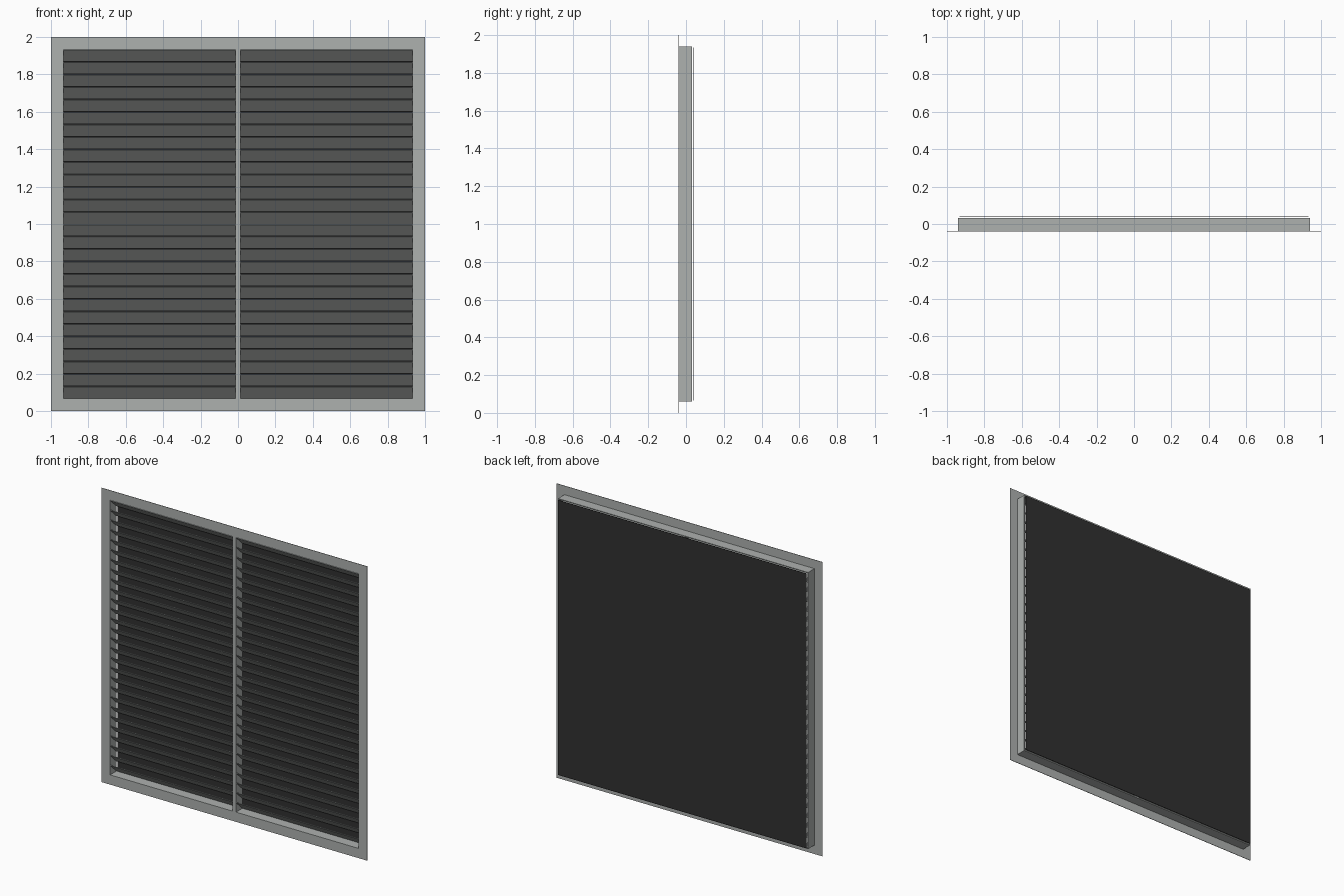
import bpy, bmesh, math
from mathutils import Matrix, Vector

if "Cube" in bpy.data.objects:
    bpy.data.objects.remove(bpy.data.objects["Cube"])


def material(name, rgb):
    m = bpy.data.materials.new(name)
    m.diffuse_color = (*rgb, 1.0)
    m.use_nodes = True
    m.node_tree.nodes["Principled BSDF"].inputs["Base Color"].default_value = m.diffuse_color
    return m


METAL = material("light_grey_metal", (0.42, 0.44, 0.43))
DARK = material("dark_backing", (0.03, 0.03, 0.03))


def finish(name, bm, mat):
    bmesh.ops.recalc_face_normals(bm, faces=bm.faces)
    mesh = bpy.data.meshes.new(name)
    bm.to_mesh(mesh)
    bm.free()
    mesh.materials.append(mat)
    ob = bpy.data.objects.new(name, mesh)
    bpy.context.collection.objects.link(ob)
    return ob


def add_box(bm, centre, size, tilt=0.0):
    mat = (Matrix.Translation(Vector(centre)) @ Matrix.Rotation(tilt, 4, 'X')
           @ Matrix.Diagonal((*size, 1.0)))
    bmesh.ops.create_cube(bm, size=1.0, matrix=mat)


def square_ring(name, outer, inner, y0, y1, mat):
    """Square tube centred on z = 1, running from y0 to y1."""
    bm = bmesh.new()
    loops = []
    for r, y in ((outer, y0), (outer, y1), (inner, y1), (inner, y0)):
        loops.append([bm.verts.new((sx * r, y, 1 + sz * r))
                      for sx, sz in ((-1, -1), (1, -1), (1, 1), (-1, 1))])
    for k in range(4):
        a, b = loops[k], loops[(k + 1) % 4]
        for i in range(4):
            j = (i + 1) % 4
            bm.faces.new((a[i], a[j], b[j], b[i]))
    return finish(name, bm, mat)


FRONT, BACK = -0.04, 0.031
OPEN, BAR = 0.934, 0.013

# Front flange and the shallow duct collar behind it
square_ring("front_flange", 1.0, OPEN, FRONT, FRONT + 0.003, METAL)
square_ring("duct_collar", 0.94, OPEN, FRONT + 0.003, BACK, METAL)

# Central upright
bm = bmesh.new()
add_box(bm, (0, (FRONT + BACK) / 2, 1), (2 * BAR, BACK - FRONT, 2 * OPEN))
finish("centre_mullion", bm, METAL)

# Tilted slats, front edge high, one bank on each side of the upright
ROWS = 28
pitch = 2 * OPEN / ROWS
thick = 0.004
length = math.hypot(pitch, BACK - FRONT) - 2 * thick
tilt = -math.atan2(pitch, BACK - FRONT)
for side, name in ((-1, "left_slats"), (1, "right_slats")):
    bm = bmesh.new()
    for i in range(ROWS):
        z = 1 - OPEN + (i + 0.5) * pitch
        add_box(bm, (side * (OPEN + BAR) / 2, (FRONT + BACK) / 2, z),
                (OPEN - BAR, length, thick), tilt)
    finish(name, bm, METAL)

# Dark sheet closing the back, with a small gap behind the collar
bm = bmesh.new()
add_box(bm, (0, 0.0385, 1), (2 * OPEN, 0.003, 2 * OPEN))
finish("back_sheet", bm, DARK)
